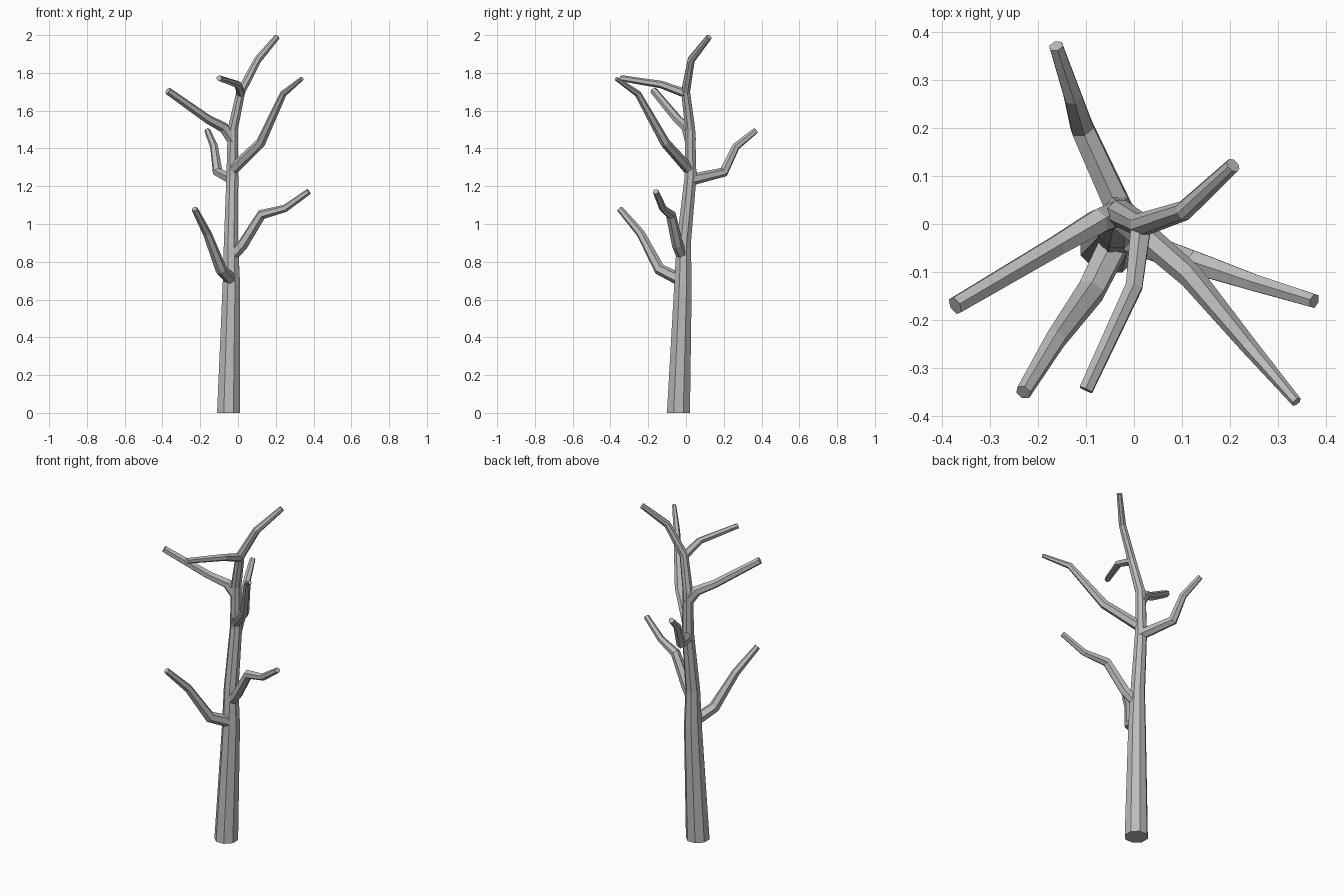
import bpy, bmesh, math
from mathutils import Vector

cube = bpy.data.objects.get("Cube")
if cube:
    bpy.data.objects.remove(cube)

bark = bpy.data.materials.new("grey bark")
bark.use_nodes = True
colour = (0.5, 0.5, 0.5, 1)
bark.diffuse_color = colour
bark.node_tree.nodes["Principled BSDF"].inputs["Base Color"].default_value = colour


def limb(name, path, sides):
    """Faceted tapering tube through (x, y, z, radius) stations."""
    points = [Vector(p[:3]) for p in path]
    last = len(points) - 1
    bm = bmesh.new()
    rings = []
    side = Vector((1, 0, 0))
    for i, p in enumerate(points):
        before = (p - points[i - 1]).normalized() if i else Vector()
        after = (points[i + 1] - p).normalized() if i < last else Vector()
        axis = (before + after).normalized()
        if p.z == 0:
            axis = Vector((0, 0, 1))
        side = (side - axis * side.dot(axis)).normalized()
        up = axis.cross(side)
        ring = []
        for k in range(sides):
            a = math.tau * (k + 0.5) / sides
            ring.append(bm.verts.new(p + (side * math.cos(a) + up * math.sin(a)) * path[i][3]))
        rings.append(ring)
    for low, high in zip(rings, rings[1:]):
        for k in range(sides):
            n = (k + 1) % sides
            bm.faces.new((low[k], low[n], high[n], high[k]))
    bm.faces.new(rings[0][::-1])
    bm.faces.new(rings[-1])
    mesh = bpy.data.meshes.new(name)
    bm.to_mesh(mesh)
    bm.free()
    mesh.materials.append(bark)
    bpy.context.collection.objects.link(bpy.data.objects.new(name, mesh))


# Trunk, curving over into the top shoot
limb("trunk", [(-.05, -.04, 0, .066), (-.035, -.016, .68, .05), (-.037, -.012, .9, .041),
               (-.03, .024, 1.25, .034), (-.028, .022, 1.5, .029), (.015, -.002, 1.7, .025),
               (.105, .028, 1.87, .021), (.206, .122, 1.99, .016)], 8)

# Branches, lowest first
limb("lower_right_branch", [(-.03, -.02, .70, .034), (-.09, -.14, .76, .031),
                            (-.163, -.24, .95, .023), (-.23, -.35, 1.08, .017)], 6)
limb("lower_left_branch", [(-.03, -.02, .83, .03), (.025, -.045, .89, .03), (.125, -.08, 1.05, .027),
                           (.25, -.122, 1.083, .02), (.375, -.16, 1.172, .016)], 6)
limb("back_branch", [(-.03, .03, 1.235, .031), (-.108, .2, 1.275, .027),
                     (-.127, .265, 1.41, .021), (-.162, .37, 1.495, .016)], 6)
limb("middle_left_branch", [(-.03, .02, 1.285, .03), (.12, -.11, 1.43, .026),
                            (.24, -.255, 1.69, .018), (.338, -.37, 1.77, .011)], 6)
limb("middle_right_branch", [(-.028, .024, 1.44, .03), (-.075, .005, 1.51, .029),
                             (-.16, -.045, 1.555, .024), (-.372, -.17, 1.705, .02)], 6)
limb("upper_front_branch", [(.015, 0, 1.69, .024), (.0, -.13, 1.738, .02),
                            (-.1, -.345, 1.772, .016)], 6)
